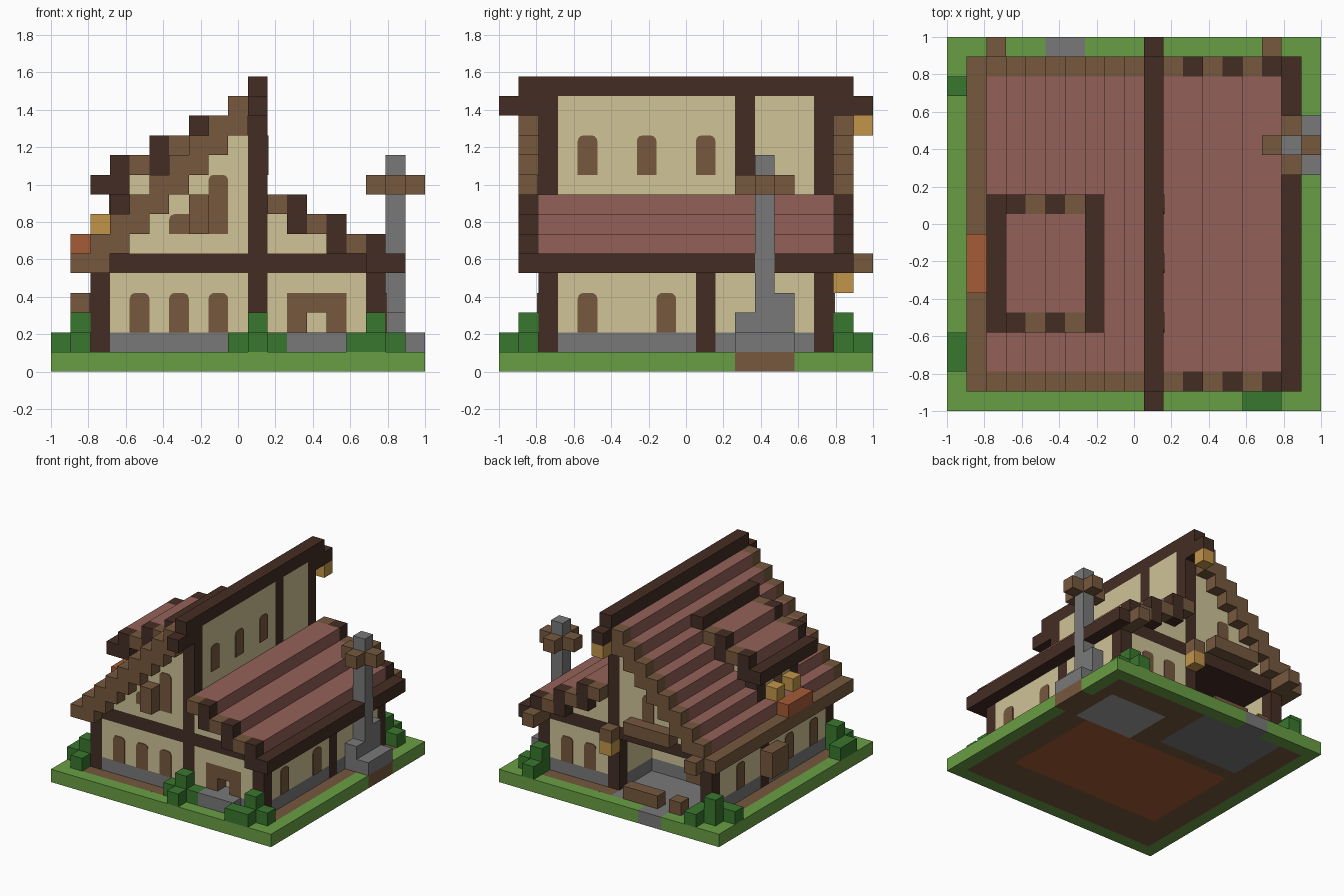
import bpy, bmesh, math
from mathutils import Vector

default = bpy.data.objects.get("Cube")
if default:
    bpy.data.objects.remove(default)

N = 19
U = 2 / N


def linear(c):
    c /= 255
    return c / 12.92 if c < 0.04 else ((c + 0.055) / 1.055) ** 2.4


def material(name, rgb):
    m = bpy.data.materials.new(name)
    m.use_nodes = True
    col = [linear(c) for c in rgb] + [1]
    m.diffuse_color = col
    m.node_tree.nodes["Principled BSDF"].inputs["Base Color"].default_value = col
    return m


grass = material("grass green", (105, 158, 68))
leaf = material("leaf green", (57, 119, 46))
wood = material("brown wood", (118, 88, 61))
timber = material("dark timber", (68, 45, 36))
stone = material("grey stone", (121, 121, 121))
pale_stone = material("pale stone", (160, 160, 160))
plaster = material("cream plaster", (208, 195, 151))
tile = material("pink roof tile", (147, 97, 88))
gold = material("lantern gold", (194, 149, 74))
clay = material("terracotta", (165, 91, 54))

cells, part_material = {}, {}


def span(v):
    return range(v[0], v[1] + 1) if isinstance(v, tuple) else (v,)


def fill(part, mat, x, y, z):
    """Fill a block of grid cells; later blocks replace earlier ones."""
    part_material[part] = mat
    for i in span(x):
        for j in span(y):
            for k in span(z):
                cells[i, j, k] = part


FULL, INNER, FRAME = (0, 18), (1, 17), (2, 16)

# Ground, soil and floors
fill("lawn", grass, FULL, FULL, 0)
fill("soil", wood, INNER, INNER, 0)
fill("room_floor", clay, (3, 15), (4, 11), 0)
fill("kitchen_floor", pale_stone, (12, 16), (12, 15), 0)
fill("porch_floor", stone, (3, 9), (13, 17), 0)
fill("path", stone, (5, 6), 18, 0)
fill("hearth_soil", wood, (17, 18), (12, 14), 0)

# Ground floor walls on a stone footing, with a recessed back porch
for part, mat, z in (("footing", stone, 1), ("lower_wall", plaster, (2, 4))):
    fill(part, mat, FRAME, 2, z)
    fill(part, mat, 2, FRAME, z)
    fill(part, mat, 16, FRAME, z)
    fill(part, mat, (3, 10), 12, z)
    fill(part, mat, 10, (12, 16), z)
    fill(part, mat, (10, 16), 16, z)

# Upper floor slab and perimeter beams
fill("floor_beams", timber, FRAME, FRAME, 5)

# Posts
for i in (2, 10, 16):
    for j in (2, 16):
        fill("posts", timber, i, j, (1, 5))
for i in (2, 16):
    fill("posts", timber, i, 10, (1, 5))

# Shop front: wooden frame round a shallow opening
fill("shop_frame", wood, (12, 14), 2, (2, 3))
del cells[13, 2, 2]
fill("shop_back", plaster, 13, 3, 2)
fill("shop_ledge", stone, (12, 14), 1, 1)

# Gable walls and tall side wall
for j in (2, 16):
    for k in range(6, 13):
        fill("gable_wall", plaster, (k - 2, 9), j, k)
    fill("gable_wall", plaster, (10, 14), j, 6)
    fill("gable_wall", plaster, (10, 12), j, 7)
fill("tall_side_wall", plaster, 10, FRAME, (8, 13))

# Steep left roof
for i in range(1, 10):
    steps = (i, min(i + 1, 9))
    fill("left_verge", wood, steps, INNER, i + 4)
    if i > 1:
        fill("left_roof", tile, steps, FRAME, i + 4)

# Shallow right roof with dark verge ends
for n, i in enumerate((11, 13, 15)):
    k = 8 - n
    for j in (1, 17):
        fill("right_verge", wood, i, j, k)
        fill("right_verge_ends", timber, i + 1, j, (k - 1, k))
    fill("right_roof", tile, (i, i + 1), FRAME, k)
fill("right_eave", timber, 17, INNER, 5)

# Ridge beam and its posts
for j in (2, 12, 16):
    fill("ridge_posts", timber, 10, j, (5, 13))
fill("ridge_beam", timber, 10, INNER, 14)
for ends in ((0, 1), (17, 18)):
    fill("ridge_beam", timber, 10, ends, 13)

# Dormer on the left roof
for j in (5, 9):
    fill("dormer_wall", plaster, (4, 6), j, (8, 9))
    fill("dormer_wall", plaster, (5, 6), j, 10)
    fill("dormer_posts", timber, 3, j, (7, 9))
fill("dormer_wall", plaster, 3, (6, 8), (7, 9))
for i, k in ((3, 10), (5, 11)):
    fill("dormer_roof", tile, (i, i + 1), (5, 9), k)
    for j in (4, 10):
        fill("dormer_verge_ends", timber, i, j, (k - 1, k))
        fill("dormer_verge", wood, i + 1, j, k)
fill("dormer_eave", timber, 2, (4, 10), 9)
fill("dormer_ridge", timber, 7, (4, 10), (11, 12))

# Flower box in front of the dormer
fill("flower_box", clay, 1, (6, 8), 6)
for j in (6, 8):
    fill("flowers", gold, 2, j, 7)

# Chimney
fill("chimney", stone, 18, (12, 14), 1)
fill("chimney", stone, 17, (12, 14), (1, 2))
fill("chimney", stone, 17, (13, 14), 3)
fill("chimney_collar", wood, (16, 18), 13, 9)
fill("chimney_collar", wood, 17, (12, 14), 9)
fill("chimney", stone, 17, 13, (3, 10))

# Protruding beam ends, balcony, porch rails and boxes
for i in (2, 16):
    fill("beam_ends", wood, i, (17, 18), 5)
fill("lantern_bracket", wood, 10, 17, 5)
fill("balcony", wood, (5, 8), 17, 6)
fill("porch_rails", wood, (6, 8), 17, 1)
fill("porch_rails", wood, 4, 17, 1)
fill("side_box", wood, 1, (9, 10), (2, 3))
fill("gable_box", wood, 7, 1, (7, 8))

# Lanterns
fill("ridge_lantern", gold, 10, 18, 12)
fill("porch_lantern", gold, 10, 17, 4)

# Bushes: low cells, the first one in each list also being tall
bushes = {
    "front_bush": ((10, 1), (10, 0), (9, 1), (11, 1)),
    "front_left_bush": ((16, 1), (16, 0), (15, 0), (17, 1)),
    "right_front_bush": ((1, 2), (0, 2), (0, 3), (1, 1)),
    "right_back_bush": ((1, 17), (0, 16), (1, 16), (2, 17), (2, 18)),
    "left_back_bush": ((16, 17), (16, 18), (17, 17)),
}
for part, spots in bushes.items():
    for i, j in spots:
        fill(part, leaf, i, j, 1)
    fill(part, leaf, *spots[0], 2)


def grid(i, j, k):
    return Vector((i * U - 1, j * U - 1, k * U))


def finish(name, bm, mat):
    mesh = bpy.data.meshes.new(name)
    bm.to_mesh(mesh)
    bm.free()
    mesh.materials.append(mat)
    bpy.context.collection.objects.link(bpy.data.objects.new(name, mesh))


# Build each part from its exposed cell faces, merged into flat panels
for part, mat in part_material.items():
    bm = bmesh.new()
    for cell in [c for c, p in cells.items() if p == part]:
        for axis in range(3):
            for side in (0, 1):
                near = list(cell)
                near[axis] += 2 * side - 1
                if tuple(near) in cells:
                    continue
                a, b = (axis + 1) % 3, (axis + 2) % 3
                ring = []
                for da, db in ((0, 0), (1, 0), (1, 1), (0, 1)):
                    p = list(cell)
                    p[axis] += side
                    p[a] += da
                    p[b] += db
                    ring.append(bm.verts.new(grid(*p)))
                bm.faces.new(ring if side else ring[::-1])
    bmesh.ops.remove_doubles(bm, verts=bm.verts, dist=U / 100)
    bmesh.ops.dissolve_limit(bm, angle_limit=0.01, verts=bm.verts, edges=bm.edges)
    finish(part, bm, mat)


def arch(name, facing, plane, start, bottom, height=2, width=1):
    """Thin round-cornered plate on a wall; facing is a sign and an axis."""
    sign = 1 if facing[0] == "+" else -1
    along_x = facing[1] == "x"
    r = 0.3
    top = bottom + height
    outline = [(start, bottom), (start + width, bottom)]
    for cx, base in ((start + width - r, 0), (start + r, math.pi / 2)):
        for s in range(4):
            t = base + s * math.pi / 6
            outline.append((cx + r * math.cos(t), top - r + r * math.sin(t)))
    out = Vector((sign, 0, 0)) if along_x else Vector((0, sign, 0))
    bm = bmesh.new()
    ring = [bm.verts.new(grid(plane, u, v) if along_x else grid(u, plane, v))
            for u, v in outline]
    face = bm.faces.new(ring)
    moved = bmesh.ops.extrude_face_region(bm, geom=[face])["geom"]
    bmesh.ops.translate(bm, vec=out * 0.006,
                        verts=[g for g in moved if isinstance(g, bmesh.types.BMVert)])
    bmesh.ops.recalc_face_normals(bm, faces=bm.faces)
    finish(name, bm, wood)


# Windows and doors
for i in (4, 6, 8):
    arch("front_window", "-y", 2, i, 2)
for i in (12, 14):
    arch("back_window", "+y", 17, i, 2)
for j in (4, 8):
    arch("left_window", "+x", 17, j, 2)
for j in (4, 7, 13):
    arch("right_window", "-x", 2, j, 2)
for j in (4, 7, 10):
    arch("tall_wall_window", "+x", 11, j, 10)
arch("front_gable_window", "-y", 2, 8, 7, height=3)
arch("front_gable_sill", "-y", 2, 6, 7, height=1, width=2)
arch("back_gable_window", "+y", 17, 7, 7)
arch("porch_door", "+y", 13, 5, 1, height=3, width=2)
arch("dormer_window", "-x", 3, 7, 7)
